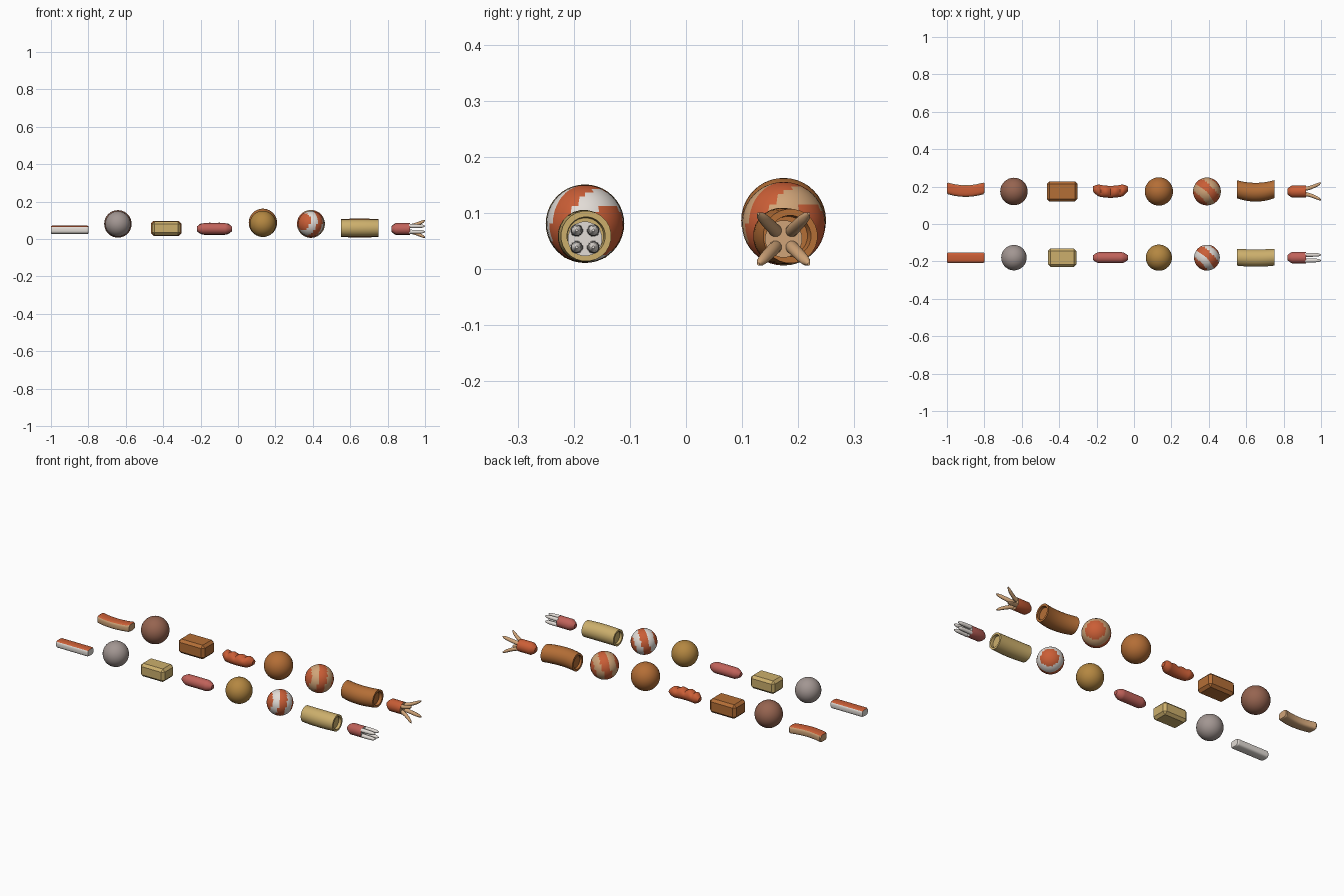
import bpy, bmesh, math
from mathutils import Vector

default = bpy.data.objects.get("Cube")
if default:
    bpy.data.objects.remove(default, do_unlink=True)


def material(name, rgb):
    lin = [(c / 255 / 12.92) if c < 11 else ((c / 255 + 0.055) / 1.055) ** 2.4 for c in rgb]
    m = bpy.data.materials.new(name)
    m.use_nodes = True
    m.diffuse_color = (*lin, 1)
    m.node_tree.nodes["Principled BSDF"].inputs["Base Color"].default_value = (*lin, 1)
    return m


WHITE = material("white", (226, 220, 214))
TAN = material("tan", (208, 164, 120))
RED = material("orange_red", (202, 94, 54))
PINK = material("pink_red", (192, 98, 90))
GRAY = material("warm_gray", (162, 150, 146))
BROWN = material("brown", (150, 100, 80))
YELLOW = material("pale_yellow", (204, 175, 108))
OCHRE = material("ochre", (180, 135, 65))
AMBER = material("amber_brown", (180, 110, 54))


def finish(name, bm, centre, mats, rule=None, angle=40):
    """Turn a bmesh into a shaded object, colouring faces by the rule."""
    bmesh.ops.recalc_face_normals(bm, faces=bm.faces)
    bm.normal_update()
    if rule:
        for f in bm.faces:
            f.material_index = int(rule(f.calc_center_median(), f.normal))
    me = bpy.data.meshes.new(name)
    bm.to_mesh(me)
    bm.free()
    ob = bpy.data.objects.new(name, me)
    bpy.context.collection.objects.link(ob)
    ob.location = centre
    for m in mats:
        me.materials.append(m)
    bpy.ops.object.select_all(action='DESELECT')
    ob.select_set(True)
    bpy.context.view_layer.objects.active = ob
    bpy.ops.object.shade_smooth_by_angle(angle=math.radians(angle))
    return ob


def loft(name, centre, stations, mats, sides=20, power=1, sag=0, rule=None, notch=None):
    """Loft rings along x; a station is x, y radius, z radius, y shift, z shift."""
    bm = bmesh.new()
    reach = max(abs(s[0]) for s in stations)
    rings = []
    for x, ry, rz, oy, oz in stations:
        ring = []
        for i in range(sides):
            a = 2 * math.pi * (i + 0.5) / sides
            c, s = math.cos(a), math.sin(a)
            y = math.copysign(abs(c) ** power, c) * ry + oy
            z = math.copysign(abs(s) ** power, s) * rz + oz
            if notch and z > 0:
                z *= notch(x)
            ring.append(bm.verts.new((x, y + sag * ((x / reach) ** 2 - 0.5), z)))
        rings.append(ring)
    for a, b in zip(rings, rings[1:]):
        for i in range(sides):
            j = (i + 1) % sides
            bm.faces.new((a[i], a[j], b[j], b[i]))
    bm.faces.new(rings[0])
    bm.faces.new(rings[-1])
    return finish(name, bm, centre, mats, rule)


def ball(name, centre, radius, mats, rule=None):
    bm = bmesh.new()
    bmesh.ops.create_uvsphere(bm, u_segments=32, v_segments=20, radius=radius)
    return finish(name, bm, centre, mats, rule)


def capsule(half, r, tip, steps=24):
    """Stations of a sausage with tapered ends."""
    out = []
    for i in range(steps + 1):
        x = half * (2 * i / steps - 1)
        t = max(0, (abs(x) - half + tip) / tip)
        k = r * (1 - 0.6 * t ** 1.6)
        out.append((x, k, k, 0, 0))
    return out


def red_band(p, n):
    d = abs(p.normalized().dot(Vector((1, 1, -0.35)).normalized()))
    return d < 0.27 or d > 0.76


def red_top(p, n):
    return n.z > 0.6 and p.z > 0


# Each row: prefix, y, size factor, whether cooked
for prefix, y, k, cooked in (("raw", -0.18, 1, False), ("fried", 0.174, 1.08, True)):
    light = TAN if cooked else WHITE
    meat = RED if cooked else PINK
    dough = AMBER if cooked else YELLOW
    sag = 0.016 if cooked else 0

    # Crab stick with a red top
    sticks = [(x, 0.029 * k * w, 0.021 * k * w, 0, 0) for x, w in
              [(-0.1, 0.85), (-0.094, 1)] + [(0.03 * i, 1) for i in range(-3, 4)]
              + [(0.094, 1), (0.1, 0.85)]]
    loft(prefix + "_crab_stick", (-0.9, y + (0.01 if cooked else 0), 0.049), sticks,
         [light, RED], 24, 0.6, sag, red_top)

    # Plain balls
    ball(prefix + "_dark_ball", (-0.642, y, 0.081), 0.068 * k, [BROWN if cooked else GRAY])
    ball(prefix + "_golden_ball", (0.133, y, 0.087 if cooked else 0.081),
         0.07 * k, [AMBER if cooked else OCHRE])

    # Chamfered tofu block
    bm = bmesh.new()
    bmesh.ops.create_cube(bm, size=1)
    bmesh.ops.scale(bm, vec=(0.152 * k, 0.1 * k, 0.074 * k), verts=bm.verts)
    bmesh.ops.bevel(bm, geom=bm.edges[:], offset=0.014, segments=1, affect='EDGES')
    finish(prefix + "_tofu_block", bm, (-0.384, y, 0.057), [dough], angle=20)

    # Sausage, scored along the top once fried
    score = (lambda x: 0.66 + 0.36 * abs(math.sin(math.pi * (x + 0.1) / 0.05))) if cooked else None
    loft(prefix + "_sausage", (-0.126, y + (0.006 if cooked else 0), 0.055),
         capsule(0.094, 0.03 * k, 0.035, 40), [meat], 20, 1, sag, None, score)

    # Striped ball
    ball(prefix + "_striped_ball", (0.39, y, 0.081), 0.069 * k, [light, RED], red_band)

    # Rolled tube with recessed ends
    h, r = 0.1, 0.045 * k
    body = [(x, r * (1 + 0.04 * (1 - (x / h) ** 2)),) for x in [h * i / 6 for i in range(-6, 7)]]
    profile = [(-h + 0.015, r * 0.72), (-h, r * 0.76)] + body + [(h, r * 0.76), (h - 0.015, r * 0.72)]
    loft(prefix + "_roll", (0.65, y + (0.004 if cooked else 0), 0.059),
         [(x, q, q, 0, 0) for x, q in profile], [dough], 24, 1, sag if cooked else 0.004)

    # Octopus sausage: body and four legs
    rr = 0.031 * k
    loft(prefix + "_octopus_body", (0.87, y, 0.054),
         [(x, rr * w, rr * w, 0, 0) for x, w in
          ((-0.05, 0.4), (-0.04, 0.7), (-0.025, 1), (0.05, 1))],
         [meat, light], 20, 1, 0, lambda p, n: n.x > 0.9)
    for sy in (-1, 1):
        for sz in (-1, 1):
            legs = []
            for i in range(9):
                t = i / 8
                q = (0.0115 - 0.002 * t) * math.sqrt(max(0.06, 1 - t ** 8))
                o = 0.014 + (0.031 * t ** 1.4 if cooked else 0.001)
                legs.append((0.085 * t, q, q, sy * o, sz * o))
            side = "left" if sy > 0 else "right"
            level = "upper" if sz > 0 else "lower"
            loft(f"{prefix}_octopus_leg_{side}_{level}", (0.915, y, 0.054), legs, [light], 12)
